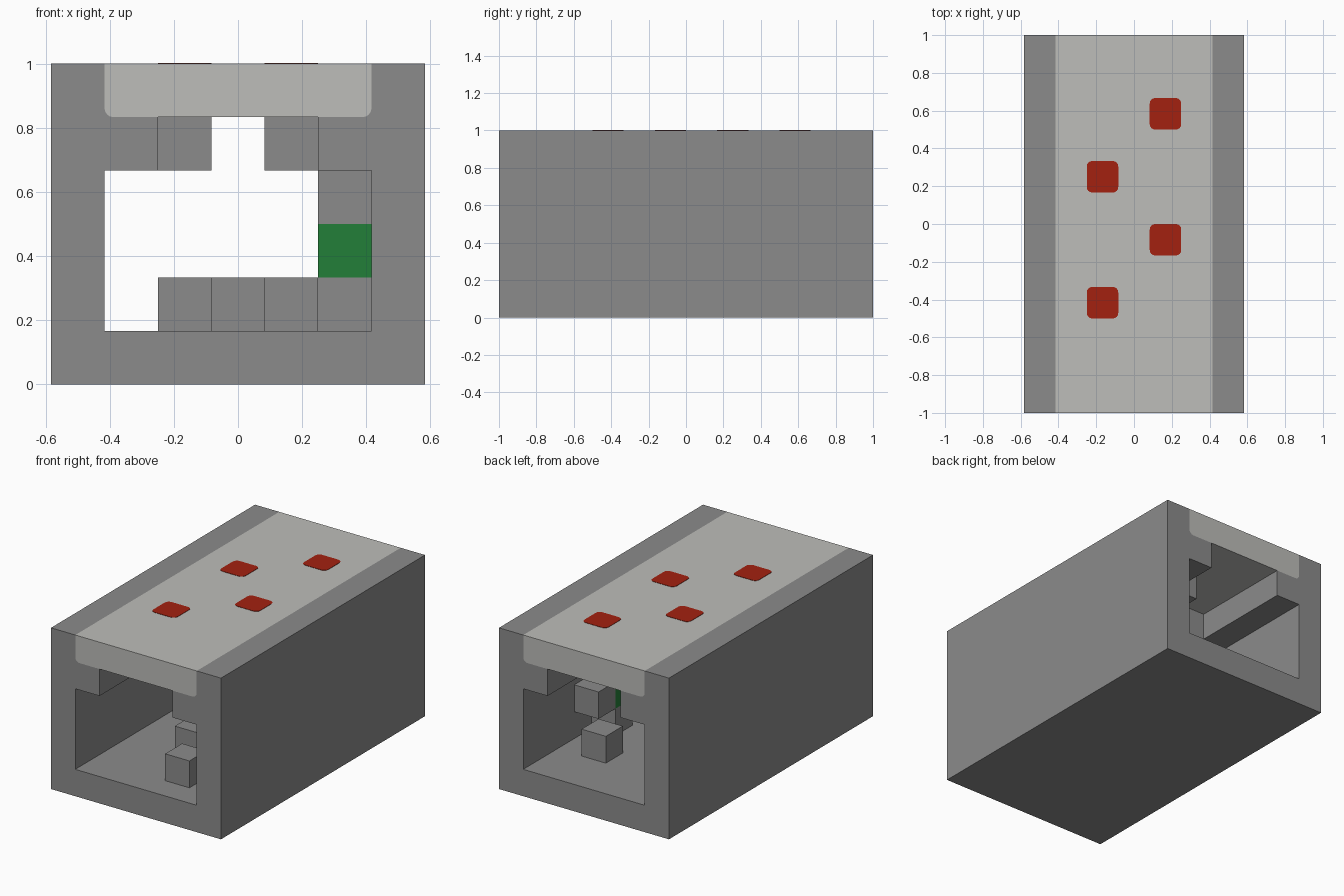
import bpy, bmesh, math
from mathutils import Vector

U = 1 / 6          # block size
WIDE, LONG, HIGH = 7, 12, 6
SOFT = 0.17        # corner radius, in blocks

if "Cube" in bpy.data.objects:
    bpy.data.objects.remove(bpy.data.objects["Cube"], do_unlink=True)


def material(name, rgb):
    m = bpy.data.materials.new(name)
    m.use_nodes = True
    m.diffuse_color = (*rgb, 1)
    m.node_tree.nodes["Principled BSDF"].inputs["Base Color"].default_value = (*rgb, 1)
    return m


stone = material("stone grey", (0.26, 0.26, 0.26))
pale = material("pale grey", (0.51, 0.51, 0.49))
red = material("red", (0.37, 0.015, 0.005))
green = material("green", (0.016, 0.21, 0.04))


def finish(name, bm, mat):
    bmesh.ops.recalc_face_normals(bm, faces=bm.faces)
    mesh = bpy.data.meshes.new(name)
    bm.to_mesh(mesh)
    bm.free()
    mesh.materials.append(mat)
    ob = bpy.data.objects.new(name, mesh)
    bpy.context.collection.objects.link(ob)
    return ob


def extrude(name, outline, direction, mat):
    """Closed prism from a flat outline of 3D points."""
    bm = bmesh.new()
    face = bm.faces.new([bm.verts.new(p) for p in outline])
    out = bmesh.ops.extrude_face_region(bm, geom=[face], use_keep_orig=True)
    moved = [g for g in out["geom"] if isinstance(g, bmesh.types.BMVert)]
    bmesh.ops.translate(bm, verts=moved, vec=direction)
    return finish(name, bm, mat)


def block(name, i, j, k, mat):
    """One unit block at a grid cell counted from the right, front and floor."""
    bm = bmesh.new()
    bmesh.ops.create_cube(bm, size=U)
    ob = finish(name, bm, mat)
    ob.location = ((i - 3) * U, (j + 0.5 - LONG / 2) * U, (k + 0.5) * U)
    return ob


def arc(cx, cy, start, end, steps=4):
    """Corner arc in block units."""
    angles = [math.radians(start + (end - start) * s / steps) for s in range(steps + 1)]
    return [(cx + SOFT * math.cos(a), cy + SOFT * math.sin(a)) for a in angles]


def section(points):
    return [Vector((x * U, -1, z * U)) for x, z in points]


through = Vector((0, LONG * U, 0))
corner = arc(2.5 - SOFT, 5 + SOFT, 0, -90)

# Tunnel walls and floor, with a ledge under each side of the roof
half = [(3.5, 0), (3.5, 6), (2.5, 6)] + corner + [(1.5, 5), (1.5, 4), (2.5, 4), (2.5, 1)]
mirrored = [(-x, z) for x, z in reversed(half)]
extrude("tunnel_walls", section(half + mirrored), through, stone)

# Roof slab
half = [(2.5, 6)] + corner
mirrored = [(-x, z) for x, z in reversed(half)]
extrude("roof_slab", section(half + mirrored), through, pale)

# Hanging blocks, each with a red marker on the roof above
r = 0.5 - SOFT
square = (arc(r, r, 0, 90) + arc(-r, r, 90, 180)
          + arc(-r, -r, 180, 270) + arc(r, -r, 270, 360))
for n, (i, j) in enumerate([(2, 3), (4, 5), (2, 7), (4, 9)], 1):
    block(f"hanging_block_{n}", i, j, 4, stone)
    plate = extrude(f"roof_marker_{n}", [Vector((x * U, y * U, 0)) for x, y in square],
                    Vector((0, 0, 0.004)), red)
    plate.location = ((i - 3) * U, (j + 0.5 - LONG / 2) * U, HIGH * U - 0.002)

# Stepping blocks on the floor
for n, (i, j) in enumerate([(4, 1), (3, 3), (2, 5), (4, 9)], 1):
    block(f"stepping_block_{n}", i, j, 1, stone)

# Side pillar with a green middle and a block behind it
block("pillar_base", 5, 7, 1, stone)
block("pillar_green_middle", 5, 7, 2, green)
block("pillar_top", 5, 7, 3, stone)
block("pillar_rear_block", 5, 8, 2, stone)
